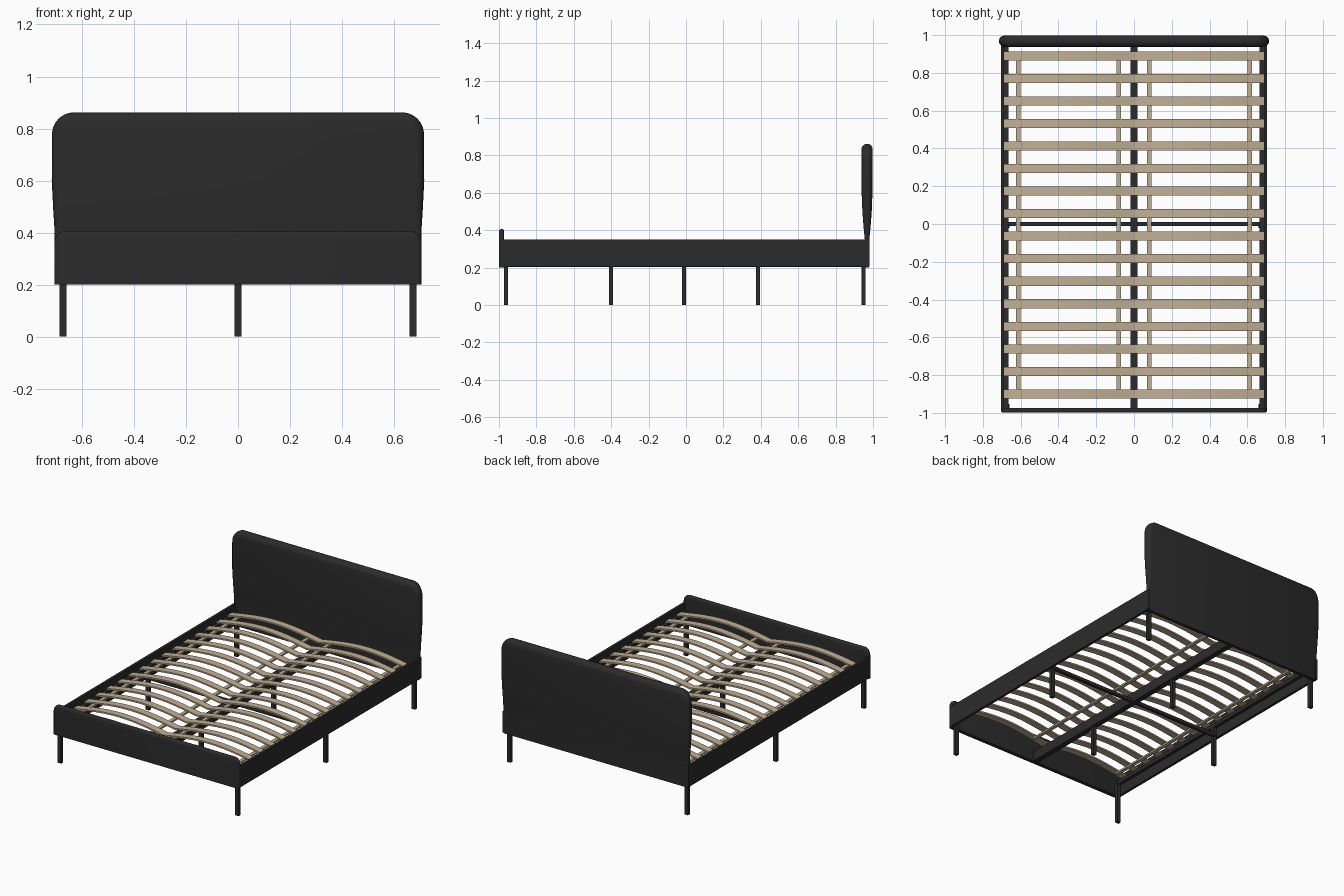
import bpy, bmesh
from math import sin, cos, pi, sqrt

if "Cube" in bpy.data.objects:
    bpy.data.objects.remove(bpy.data.objects["Cube"], do_unlink=True)


def material(name, rgb):
    m = bpy.data.materials.new(name)
    m.use_nodes = True
    m.diffuse_color = (*rgb, 1)
    bsdf = m.node_tree.nodes["Principled BSDF"]
    bsdf.inputs["Base Color"].default_value = (*rgb, 1)
    bsdf.inputs["Roughness"].default_value = 0.8
    return m


BLACK = material("charcoal black", (0.024, 0.024, 0.024))
WOOD = material("pale birch", (0.53, 0.43, 0.30))


def loft(name, rings, mat, smooth=False):
    """Skin a list of closed rings and cap both ends."""
    bm = bmesh.new()
    loops = [[bm.verts.new(p) for p in ring] for ring in rings]
    for a, b in zip(loops, loops[1:]):
        for i in range(len(a)):
            j = (i + 1) % len(a)
            bm.faces.new((a[i], a[j], b[j], b[i]))
    bm.faces.new(loops[0])
    bm.faces.new(loops[-1])
    bmesh.ops.recalc_face_normals(bm, faces=bm.faces[:])
    mesh = bpy.data.meshes.new(name)
    bm.to_mesh(mesh)
    bm.free()
    mesh.materials.append(mat)
    ob = bpy.data.objects.new(name, mesh)
    bpy.context.collection.objects.link(ob)
    if smooth:
        bpy.ops.object.select_all(action="DESELECT")
        ob.select_set(True)
        bpy.context.view_layer.objects.active = ob
        bpy.ops.object.shade_smooth_by_angle(angle=0.6)
    return ob


def box(name, x0, x1, y0, y1, z0, z1, mat=BLACK):
    ring = [(x0, y0), (x1, y0), (x1, y1), (x0, y1)]
    return loft(name, [[(x, y, z) for x, y in ring] for z in (z0, z1)], mat)


def section(w, h, yc, z, n=6):
    """Horizontal slice of a padded board: a flat bar with rounded ends."""
    right = [(w - h + h * cos(a), yc + h * sin(a), z)
             for a in (-pi / 2 + pi * i / n for i in range(n + 1))]
    return right + [(-x, 2 * yc - y, z) for x, y, z in right]


def padded_board(name, rows, top, radius, yc):
    """rows: (z, half width, half thickness); the last row starts the corner arc."""
    rings = [section(w, h, yc, z) for z, w, h in rows]
    _, w, h = rows[-1]
    for i in range(1, 15):
        a = pi / 2 * i / 14
        z = top - radius + radius * sin(a)
        d = max(0, z - (top - h))
        thick = max(0.003, sqrt(max(0, h * h - d * d)))
        rings.append(section(w - radius + radius * cos(a), thick, yc, z))
    return loft(name, rings, BLACK, True)


# Upholstered boards
padded_board("headboard", [(0.2, 0.703, 0.011), (0.35, 0.704, 0.012),
                           (0.42, 0.706, 0.019), (0.5, 0.711, 0.025),
                           (0.6, 0.716, 0.029), (0.77, 0.715, 0.03)],
             0.862, 0.085, 0.968)
padded_board("footboard", [(0.2, 0.705, 0.013), (0.36, 0.705, 0.013)],
             0.407, 0.047, -0.986)

# Side rails with inner ledges, and the legs below them
for side, s in (("left", 1), ("right", -1)):
    def across(name, a, b, *rest):
        return box(side + "_" + name, min(s * a, s * b), max(s * a, s * b), *rest)
    across("side_rail", 0.687, 0.705, -0.985, 0.982, 0.205, 0.35)
    across("rail_ledge", 0.665, 0.69, -0.975, 0.958, 0.275, 0.3)
    for place, y in (("front", -0.963), ("middle", -0.01), ("back", 0.948)):
        across(place + "_leg", 0.66, 0.687, y - 0.011, y + 0.011, 0, 0.28)

# Centre support beam, cross bar and centre legs
box("centre_beam", -0.019, 0.019, -0.975, 0.958, 0.203, 0.27)
box("cross_bar", -0.67, 0.67, -0.01, 0.01, 0.203, 0.225)
for place, y in (("front", -0.4), ("back", 0.385)):
    box(place + "_centre_leg", -0.013, 0.013, y - 0.011, y + 0.011, 0, 0.21)

# Sprung slats: two shallow arches per row
SPAN = 0.687


def arch(x):
    return 0.298 + 0.04 * sin(pi * abs(x) / SPAN)


xs = [SPAN * i / 12 for i in range(-12, 13)]
profile = [(x, arch(x) + 0.01) for x in xs] + [(x, arch(x)) for x in reversed(xs)]
for k in range(16):
    y = 0.89 - k * 0.1193
    loft("slat_%02d" % (k + 1),
         [[(x, v, z) for x, z in profile] for v in (y - 0.024, y + 0.024)], WOOD)

# Long straps tying the slats together
for name, x in (("outer", 0.612), ("inner", 0.08)):
    for side, s in (("left", 1), ("right", -1)):
        z = arch(x)
        box(side + "_" + name + "_strap", s * x - 0.012, s * x + 0.012,
            -0.9, 0.9, z - 0.01, z + 0.001, WOOD)
